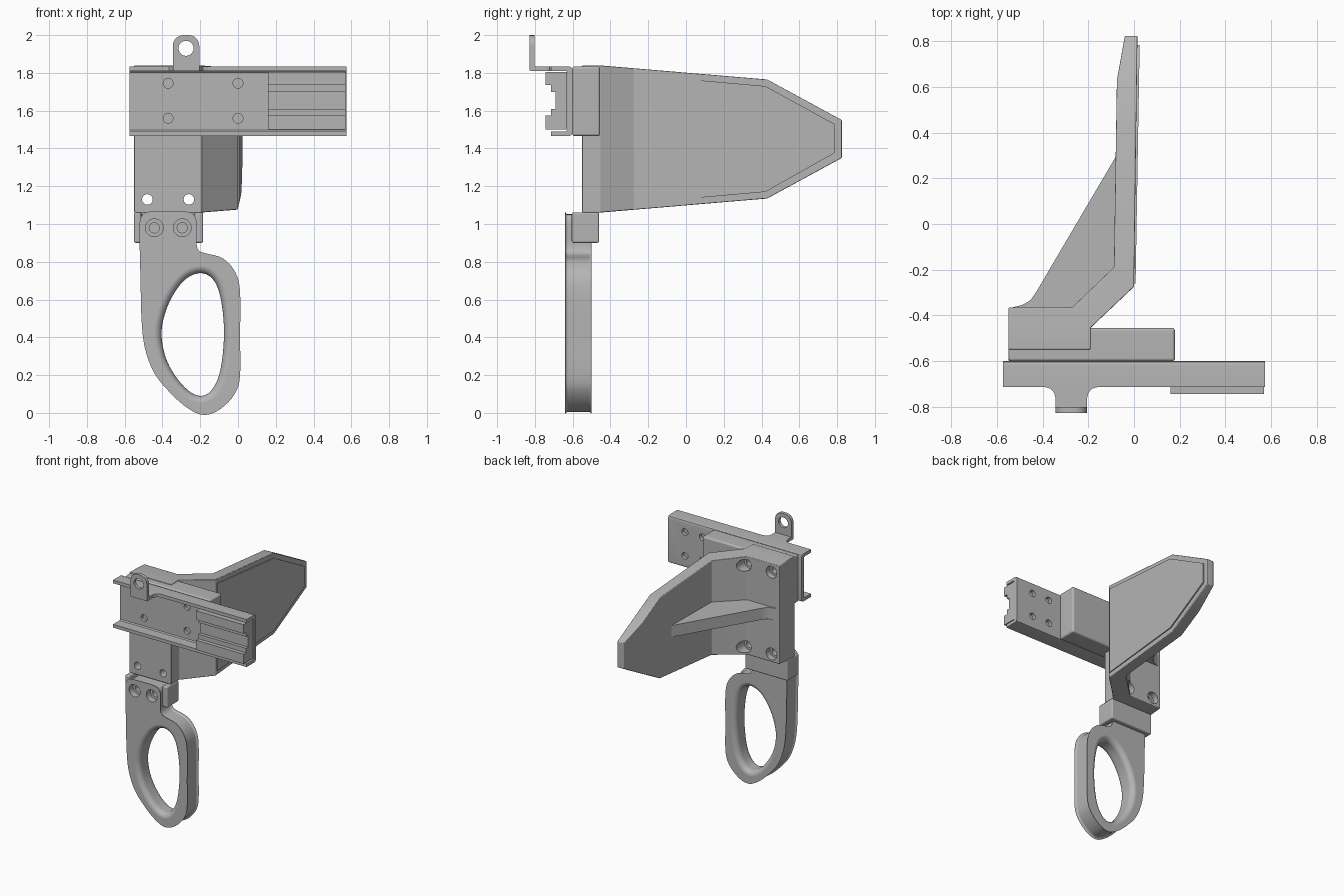
import bpy, bmesh, math
from mathutils import Vector

cube = bpy.data.objects.get("Cube")
if cube:
    bpy.data.objects.remove(cube, do_unlink=True)

GREY = (0.46, 0.46, 0.46, 1)
grey = bpy.data.materials.new("satin grey")
grey.use_nodes = True
grey.diffuse_color = GREY
grey.node_tree.nodes["Principled BSDF"].inputs["Base Color"].default_value = GREY


def smooth_loop(pts, steps=4):
    """Closed Catmull-Rom curve through the points."""
    p = [Vector(q) for q in pts]
    n, out = len(p), []
    for i in range(n):
        a, b, c, d = p[i - 1], p[i], p[(i + 1) % n], p[(i + 2) % n]
        for k in range(steps):
            t = k / steps
            out.append(0.5 * (2 * b + (c - a) * t + (2 * a - 5 * b + 4 * c - d) * t ** 2
                              + (3 * b - a - 3 * c + d) * t ** 3))
    return out


def offset_loop(pts, dist):
    """Move a closed loop outward along its point normals."""
    p = [Vector(q) for q in pts]
    if not dist:
        return p
    n = len(p)
    area = sum(p[i - 1].x * p[i].y - p[i].x * p[i - 1].y for i in range(n))
    side = math.copysign(dist, area)
    out = []
    for i in range(n):
        t = (p[(i + 1) % n] - p[i - 1]).normalized()
        out.append(p[i] + Vector((t.y, -t.x)) * side)
    return out


def circle(u, v, r, n=24):
    return [(u + r * math.cos(math.tau * i / n), v + r * math.sin(math.tau * i / n)) for i in range(n)]


def loft(name, pts, axis, stations):
    """Stack copies of an outline along an axis; stations are (position, outward offset)."""
    place = {"x": lambda u, v, w: (w, u, v),
             "y": lambda u, v, w: (u, w, v),
             "z": lambda u, v, w: (u, v, w)}[axis]
    bm = bmesh.new()
    rings = [[bm.verts.new(place(q[0], q[1], w)) for q in offset_loop(pts, d)] for w, d in stations]
    n = len(pts)
    for r, s in zip(rings, rings[1:]):
        for i in range(n):
            bm.faces.new((r[i], r[(i + 1) % n], s[(i + 1) % n], s[i]))
    bm.faces.new(rings[0])
    bm.faces.new(rings[-1])
    bmesh.ops.recalc_face_normals(bm, faces=bm.faces)
    mesh = bpy.data.meshes.new(name)
    bm.to_mesh(mesh)
    bm.free()
    mesh.materials.append(grey)
    ob = bpy.data.objects.new(name, mesh)
    bpy.context.collection.objects.link(ob)
    return ob


def prism(name, pts, axis, lo, hi):
    return loft(name, pts, axis, [(lo, 0), (hi, 0)])


def rect(u0, u1, v0, v1):
    return [(u0, v0), (u1, v0), (u1, v1), (u0, v1)]


def bore(x, z, r, y0, y1):
    return prism("bore_cutter", circle(x, z, r), "y", y0, y1)


def apply_mod(ob, kind, **settings):
    bpy.ops.object.select_all(action="DESELECT")
    bpy.context.view_layer.objects.active = ob
    ob.select_set(True)
    mod = ob.modifiers.new(kind, kind)
    for key, value in settings.items():
        setattr(mod, key, value)
    bpy.ops.object.modifier_apply(modifier=mod.name)


def combine(ob, other, operation="DIFFERENCE"):
    apply_mod(ob, "BOOLEAN", object=other, operation=operation, solver="EXACT")
    bpy.data.objects.remove(other, do_unlink=True)


def finish(ob, bevel=0, cutters=()):
    if bevel:
        apply_mod(ob, "BEVEL", width=bevel, segments=3, limit_method="ANGLE", angle_limit=math.radians(25))
    for c in cutters:
        combine(ob, c)
    bpy.ops.object.select_all(action="DESELECT")
    bpy.context.view_layer.objects.active = ob
    ob.select_set(True)
    bpy.ops.object.shade_smooth_by_angle(angle=math.radians(32))
    ob.modifiers.new("weighted normals", "WEIGHTED_NORMAL").keep_sharp = True


# Folded sheet rail, open to the front
half = [(-0.715, 0.185), (-0.62, 0.185), (-0.606, 0.179), (-0.6, 0.165)]
inner = [(-0.627, 0.152), (-0.635, 0.16), (-0.715, 0.16)]
upper = [(y, 1.65 + z) for y, z in half]
lower = [(y, 1.65 - z) for y, z in reversed(half)]
inside = [(y, 1.65 - z) for y, z in reversed(inner)] + [(y, 1.65 + z) for y, z in inner]
rail = prism("rail_channel", upper + lower + inside, "x", -0.575, 0.575)
finish(rail, 0, [bore(x, z, 0.026, -0.66, -0.55) for x in (-0.37, 0, 0.28, 0.43) for z in (1.56, 1.745)])

# Slotted slider in the rail
slot = [(-0.745, 0.08), (-0.715, 0.08), (-0.715, 0.045), (-0.69, 0.045)]
slider_profile = ([(-0.745, 1.805), (-0.63, 1.805), (-0.63, 1.5), (-0.745, 1.5)]
                  + [(y, 1.655 - z) for y, z in slot] + [(y, 1.655 + z) for y, z in reversed(slot)])
finish(prism("slider", slider_profile, "x", 0.16, 0.57))

# Hanging tab: flared tongue and upright ear
flare = [(0.115, -0.7), (0.115, -0.715), (0.09, -0.722), (0.075, -0.74), (0.07, -0.76), (0.07, -0.822)]
tongue = [(-0.275 + s * x, y) for s, pts in ((1, flare), (-1, flare[::-1])) for x, y in pts]
finish(prism("tab_tongue", tongue, "z", 1.81, 1.835))
ear = [(-0.345, 1.812), (-0.205, 1.812)]
for cx, start in ((-0.26, 0), (-0.29, 90)):
    for k in range(6):
        a = math.radians(start + 18 * k)
        ear.append((cx + 0.055 * math.cos(a), 1.945 + 0.055 * math.sin(a)))
finish(prism("tab_ear", ear, "y", -0.828, -0.803), 0, [bore(-0.275, 1.93, 0.04, -0.9, -0.75)])

# Spacer block behind the rail
finish(prism("mount_block", rect(-0.55, 0.18, -0.602, -0.455), "z", 1.465, 1.835), 0.014)

# Angled body and wing: plan outline trimmed by the side outline
plan = [(-0.55, -0.55), (-0.19, -0.55), (-0.19, -0.455), (0.0, -0.275), (0.015, 0.825),
        (-0.04, 0.825), (-0.075, 0.63), (-0.088, -0.19), (-0.27, -0.365), (-0.55, -0.365)]
side = [(-0.7, 1.06), (-0.46, 1.06), (0.43, 1.135), (0.825, 1.35),
        (0.825, 1.55), (0.43, 1.765), (-0.46, 1.84), (-0.7, 1.84)]
body = prism("wing_body", plan, "z", 0.8, 2.0)
side = [(y + (0.1 if y > 0.8 else 0), z + (0.054 * (1 if z < 1.4 else -1) if y > 0.8 else 0)) for y, z in side]
combine(body, prism("side_trim", side, "x", -0.8, 0.4), "INTERSECT")
cuts = []
for x in (-0.48, -0.26):
    for z in (1.13, 1.765):
        cuts += [bore(x, z, 0.028, -0.7, -0.3), bore(x, z, 0.046, -0.41, -0.2)]
finish(body, 0.016, cuts)

# Raised pad on the outer wing face, sheared to follow it
pad = prism("wing_pad", [(-0.26, 1.11), (0.42, 1.17), (0.785, 1.375),
                         (0.785, 1.53), (0.42, 1.73), (-0.26, 1.79)], "x", -0.015, 0.007)
for v in pad.data.vertices:
    v.co.x += 0.017 * (v.co.y + 0.26)
finish(pad)

# Horizontal rib bracing the wing
rib = [(-0.53, -0.38), (-0.53, -0.365), (-0.49, -0.355), (-0.455, -0.335), (-0.43, -0.3),
       (-0.077, 0.3), (-0.06, 0.3), (-0.06, -0.2), (-0.26, -0.39)]
finish(prism("wing_rib", rib, "z", 1.405, 1.495))

# U-shaped socket under the body
socket = [(-0.55, -0.605), (-0.512, -0.605), (-0.512, -0.5), (-0.23, -0.5),
          (-0.23, -0.605), (-0.185, -0.605), (-0.185, -0.46), (-0.55, -0.46)]
finish(prism("handle_socket", socket, "z", 0.9, 1.062), 0.01)

# Finger ring handle with rounded edges and a flared opening
outer = smooth_loop([
    (-0.505, 1.0), (-0.505, 0.9), (-0.5, 0.7), (-0.495, 0.5), (-0.478, 0.35), (-0.43, 0.22), (-0.35, 0.12),
    (-0.26, 0.04), (-0.18, 0.005), (-0.1, 0.035), (-0.03, 0.11), (-0.005, 0.2), (-0.005, 0.4), (-0.005, 0.64),
    (-0.03, 0.74), (-0.09, 0.805), (-0.17, 0.828), (-0.215, 0.845), (-0.235, 0.89), (-0.235, 1.0),
    (-0.245, 1.035), (-0.28, 1.05), (-0.46, 1.05), (-0.495, 1.035)])
opening = smooth_loop([
    (-0.2, 0.74), (-0.14, 0.715), (-0.1, 0.64), (-0.077, 0.5), (-0.077, 0.35), (-0.1, 0.2), (-0.145, 0.115),
    (-0.2, 0.09), (-0.265, 0.12), (-0.335, 0.2), (-0.385, 0.3), (-0.405, 0.42), (-0.385, 0.53),
    (-0.34, 0.63), (-0.275, 0.71)])
FRONT, BACK = -0.64, -0.5


def round_stations(r, sign):
    """Quarter-round edge stations at both handle faces."""
    arc = [(r * (1 - math.cos(a)), r * (1 - math.sin(a))) for a in (math.pi / 2 * k / 5 for k in range(6))]
    near = [(FRONT + d, sign * o) for d, o in arc]
    far = [(BACK - d, sign * o) for d, o in reversed(arc)]
    return near + far


handle = loft("ring_handle", outer, "y", round_stations(0.016, -1))
flared = [(FRONT - 0.02, 0.04)] + round_stations(0.04, 1) + [(BACK + 0.02, 0.04)]
cuts = [loft("opening_cutter", opening, "y", flared)]
for x in (-0.443, -0.295):
    cuts += [bore(x, 0.98, 0.047, -0.7, -0.59), bore(x, 0.98, 0.027, -0.7, -0.52)]
finish(handle, 0, cuts)
